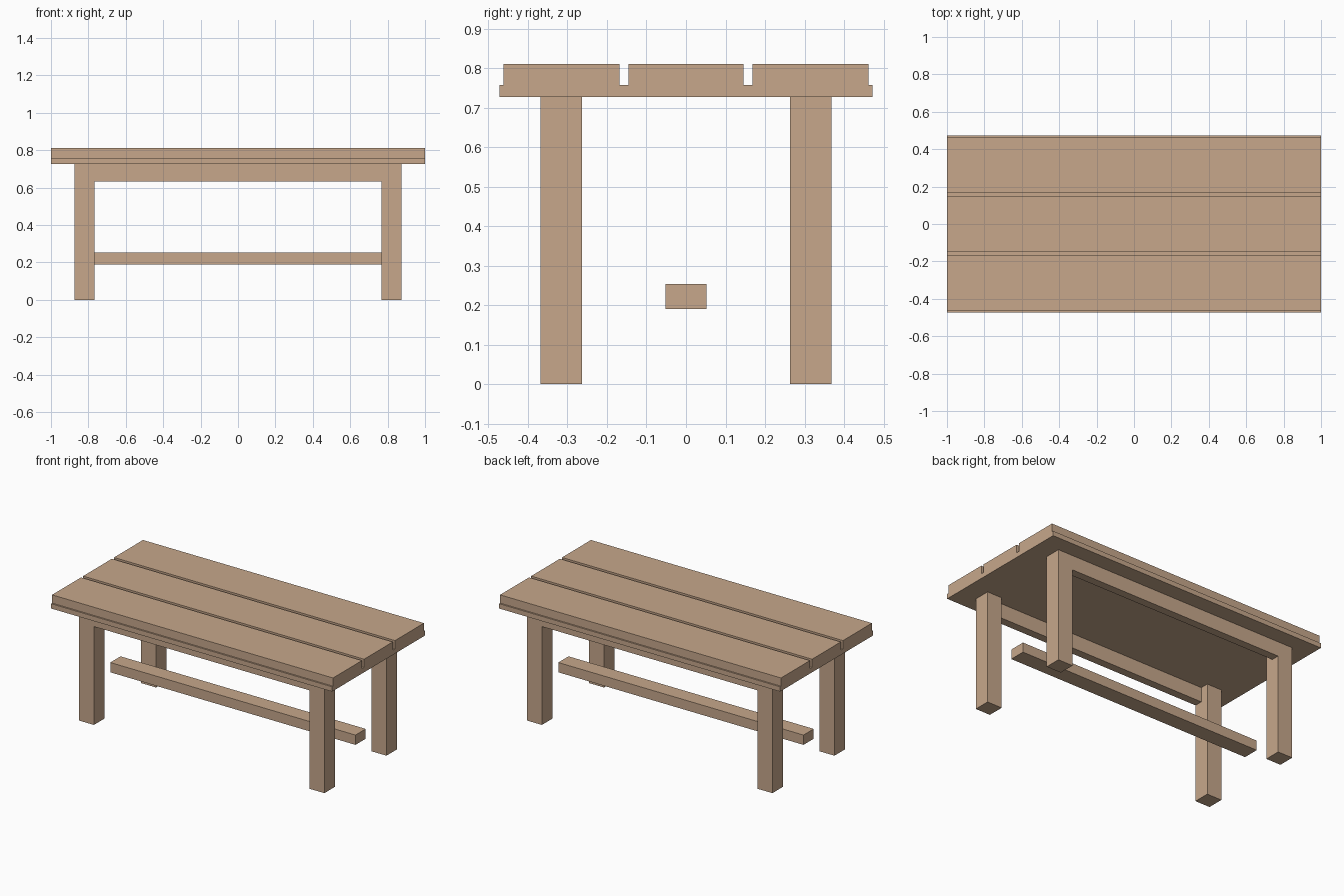
import bpy
import bmesh

if "Cube" in bpy.data.objects:
    bpy.data.objects.remove(bpy.data.objects["Cube"])

wood = bpy.data.materials.new("light wood")
wood.diffuse_color = (0.57, 0.39, 0.26, 1.0)
wood.use_nodes = True
wood.node_tree.nodes["Principled BSDF"].inputs["Base Color"].default_value = wood.diffuse_color


def finish(name, bm):
    bmesh.ops.recalc_face_normals(bm, faces=bm.faces)
    mesh = bpy.data.meshes.new(name)
    bm.to_mesh(mesh)
    bm.free()
    mesh.materials.append(wood)
    obj = bpy.data.objects.new(name, mesh)
    bpy.context.collection.objects.link(obj)
    return obj


def extrude_x(name, profile, x0, x1):
    """Extrude a closed (y, z) profile along x."""
    bm = bmesh.new()
    face = bm.faces.new([bm.verts.new((x0, y, z)) for y, z in profile])
    ext = bmesh.ops.extrude_face_region(bm, geom=[face])
    verts = [v for v in ext["geom"] if isinstance(v, bmesh.types.BMVert)]
    bmesh.ops.translate(bm, verts=verts, vec=(x1 - x0, 0, 0))
    if not face.is_valid or len(bm.faces) < len(profile) + 2:
        bm.faces.new([v for v in bm.verts if v not in verts])
    return finish(name, bm)


def box(name, x, y, z):
    """Box from (min, max) ranges."""
    return extrude_x(name, [(y[0], z[0]), (y[1], z[0]), (y[1], z[1]), (y[0], z[1])], *x)


# Tabletop: three planks separated by grooves, on a slightly wider base
BASE, STEP, TOP = 0.727, 0.758, 0.811
half = [(0.0, TOP), (0.146, TOP), (0.146, STEP), (0.168, STEP), (0.168, TOP),
        (0.462, TOP), (0.462, STEP), (0.472, STEP), (0.472, BASE)]
profile = half[1:] + [(-y, z) for y, z in reversed(half[1:])]
extrude_x("tabletop", profile, -1.0, 1.0)

# Legs and long aprons, mirrored front to back
IN_X, OUT_X = 0.768, 0.873
IN_Y, OUT_Y = 0.263, 0.368
for side, sy in (("front", -1), ("back", 1)):
    leg_y = sorted((sy * IN_Y, sy * OUT_Y))
    for end, sx in (("left", -1), ("right", 1)):
        box(f"{side}_{end}_leg", sorted((sx * IN_X, sx * OUT_X)), leg_y, (0.0, BASE))
    apron_y = sorted((sy * (OUT_Y - 0.052), sy * OUT_Y))
    box(f"{side}_apron", (-IN_X, IN_X), apron_y, (0.633, BASE))

# Central foot rail
box("foot_rail", (-OUT_X, OUT_X), (-0.052, 0.052), (0.19, 0.253))
